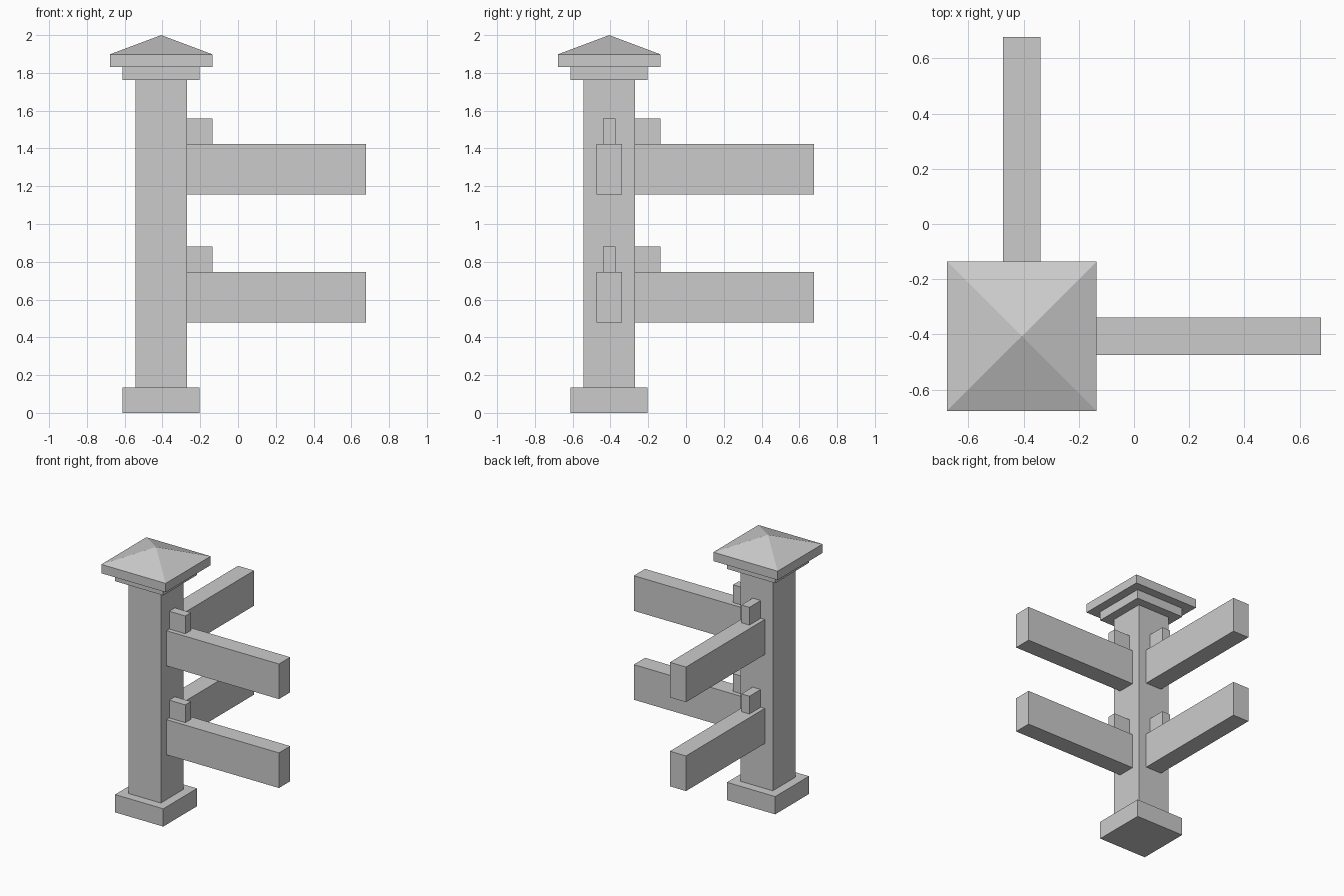
import bpy, bmesh
from mathutils import Vector

if "Cube" in bpy.data.objects:
    bpy.data.objects.remove(bpy.data.objects["Cube"])

U = 2 / 29.5          # modelling unit: the post is 29.5 units tall
C = -6                # post centre in x and y, in units


def make_object(name, bm):
    bmesh.ops.recalc_face_normals(bm, faces=bm.faces)
    mesh = bpy.data.meshes.new(name)
    bm.to_mesh(mesh)
    bm.free()
    bpy.context.collection.objects.link(bpy.data.objects.new(name, mesh))


def box(name, lo, hi):
    lo, hi = Vector(lo) * U, Vector(hi) * U
    bm = bmesh.new()
    bmesh.ops.create_cube(bm, size=1)
    for v in bm.verts:
        v.co = (lo + hi) / 2 + v.co * (hi - lo)
    make_object(name, bm)


def square_block(name, half, z0, z1):
    box(name, (C - half, C - half, z0), (C + half, C + half, z1))


# Post with foot and stepped collar
square_block("post_foot", 3, 0, 2)
square_block("post_shaft", 2, 2, 26)
square_block("post_collar", 3, 26, 27)

# Cap: slab whose top rises to a pyramid point
bm = bmesh.new()
bmesh.ops.create_cube(bm, size=1)
for v in bm.verts:
    v.co = Vector((C + v.co.x * 8, C + v.co.y * 8, 27.5 + v.co.z)) * U
top = max(bm.faces, key=lambda f: f.calc_center_median().z)
apex = bmesh.ops.poke(bm, faces=[top])["verts"][0]
apex.co.z = 29.5 * U
make_object("post_cap", bm)

# Two rails on each of two sides, each with a small peg block on top
for level, z in (("lower", 7.05), ("upper", 17.05)):
    zt = z + 3.95
    for side in ("right", "back"):
        parts = (("rail", -4, 10, 1, z, zt), ("peg", -4, -2, 0.5, zt, zt + 2))
        for part, a, b, half, z0, z1 in parts:
            lo, hi = (a, C - half), (b, C + half)
            if side == "back":
                lo, hi = lo[::-1], hi[::-1]
            box(f"{level}_{side}_{part}", (*lo, z0), (*hi, z1))
